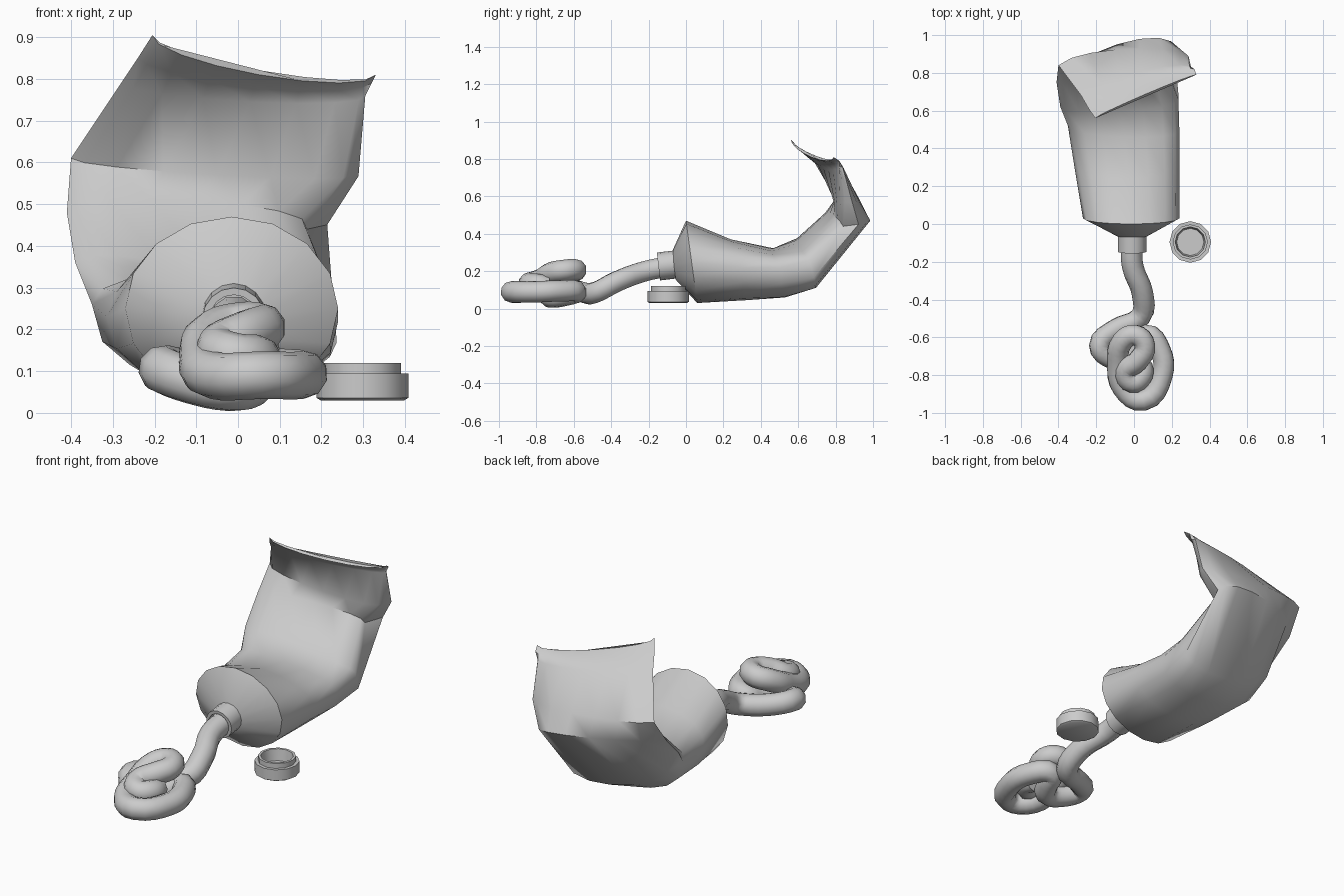
import bpy, bmesh, math
from mathutils import Vector as V

if "Cube" in bpy.data.objects:
    bpy.data.objects.remove(bpy.data.objects["Cube"])

SIDES = 16


def finish(ob, angle=40):
    bpy.ops.object.select_all(action='DESELECT')
    ob.select_set(True)
    bpy.context.view_layer.objects.active = ob
    bpy.ops.object.shade_smooth_by_angle(angle=math.radians(angle))


def loft(name, rings, caps=(True, True), angle=40):
    bm = bmesh.new()
    loops = [[bm.verts.new(p) for p in r] for r in rings]
    for a, b in zip(loops, loops[1:]):
        for i in range(len(a)):
            j = (i + 1) % len(a)
            bm.faces.new((a[i], a[j], b[j], b[i]))
    if caps[0]:
        bm.faces.new(loops[0])
    if caps[1]:
        bm.faces.new(loops[-1])
    bmesh.ops.recalc_face_normals(bm, faces=bm.faces)
    me = bpy.data.meshes.new(name)
    bm.to_mesh(me)
    bm.free()
    ob = bpy.data.objects.new(name, me)
    bpy.context.collection.objects.link(ob)
    finish(ob, angle)
    return ob


def section(left, right, top, bottom, power=1.0):
    """Closed ring through four guide points."""
    l, r, t, b = map(V, (left, right, top, bottom))
    c = (l + r) / 2
    ring = []
    for i in range(SIDES):
        a = 2 * math.pi * i / SIDES
        s = abs(math.sin(a)) ** power
        ring.append(c + (r - l) / 2 * math.cos(a) + ((t if math.sin(a) >= 0 else b) - c) * s)
    return ring


def disc(center, axis, r, n=SIDES):
    ax = V(axis).normalized()
    u = V((1, 0, 0)) if abs(ax.x) < 0.5 else V((0, 1, 0))
    v = ax.cross(u).normalized()
    return [V(center) + r * (u * math.cos(2 * math.pi * i / n) + v * math.sin(2 * math.pi * i / n))
            for i in range(n)]


# squeezed tube: neck end of the shoulder, round front, bend, flat crimped end
loft("tube_body", [
    section((-.09, -.065, .235), (.07, -.065, .235), (-.01, -.07, .315), (-.01, -.055, .155)),
    section((-.27, .03, .25), (.24, .03, .25), (-.015, 0, .47), (-.015, .06, .03)),
    section((-.315, .30, .23), (.24, .30, .22), (-.03, .24, .37), (-.03, .32, .045), .9),
    section((-.35, .52, .26), (.24, .50, .22), (-.05, .46, .32), (-.05, .53, .06), .75),
    section((-.39, .62, .36), (.235, .66, .26), (-.07, .60, .35), (-.03, .69, .12), .7),
    section((-.41, .75, .48), (.165, .84, .44), (-.10, .77, .51), (.03, .98, .48), .8),
    section((-.40, .84, .61), (.27, .85, .57), (-.05, .79, .57), (.03, .93, .58), .8),
    section((-.28, .68, .79), (.305, .82, .76), (.03, .76, .745), (.04, .81, .76)),
    section((-.24, .61, .85), (.32, .82, .79), (.04, .72, .785), (.045, .745, .80)),
    section((-.205, .56, .905), (.33, .79, .81), (.05, .67, .81), (.055, .685, .82)),
], angle=50)

# threaded neck with open rim
axis = V((0, -.99, -.12)).normalized()
base = V((-.01, -.05, .237))
loft("tube_neck", [disc(base + axis * d, axis, r) for d, r in
                   ((0, .075), (.098, .075), (.098, .058), (.04, .055))], angle=30)

# squeezed-out paste coil
cu = bpy.data.curves.new("paste", 'CURVE')
cu.dimensions = '3D'
cu.bevel_depth = .057
cu.bevel_resolution = 3
cu.resolution_u = 4
cu.use_fill_caps = True
path = [(-.01, -.10, .225), (-.008, -.22, .20), (.045, -.37, .145), (.035, -.49, .085),
        (-.10, -.56, .09), (-.182, -.645, .105), (-.12, -.71, .08), (-.02, -.72, .06),
        (.03, -.65, .07), (.06, -.585, .09), (.14, -.67, .095), (.15, -.80, .09),
        (.05, -.935, .09), (-.06, -.87, .09), (-.085, -.74, .13), (-.06, -.62, .19),
        (.005, -.588, .208), (.058, -.645, .205), (.02, -.725, .19),
        (-.045, -.78, .155), (-.01, -.84, .135), (.045, -.80, .13), (.04, -.74, .12)]
sp = cu.splines.new('BEZIER')
sp.bezier_points.add(len(path) - 1)
for bp, p in zip(sp.bezier_points, path):
    bp.co = p
    bp.handle_left_type = bp.handle_right_type = 'AUTO'
paste = bpy.data.objects.new("paste", cu)
bpy.context.collection.objects.link(paste)
bpy.ops.object.select_all(action='DESELECT')
paste.select_set(True)
bpy.context.view_layer.objects.active = paste
bpy.ops.object.convert(target='MESH')
finish(bpy.context.view_layer.objects.active, 50)

# loose screw cap lying open side up
loft("cap", [disc((.298, -.095, z), (0, 0, 1), r, 12) for z, r in
             ((.03, .10), (.036, .11), (.094, .11), (.094, .093), (.12, .093), (.12, .08), (.06, .072))],
     angle=40)
